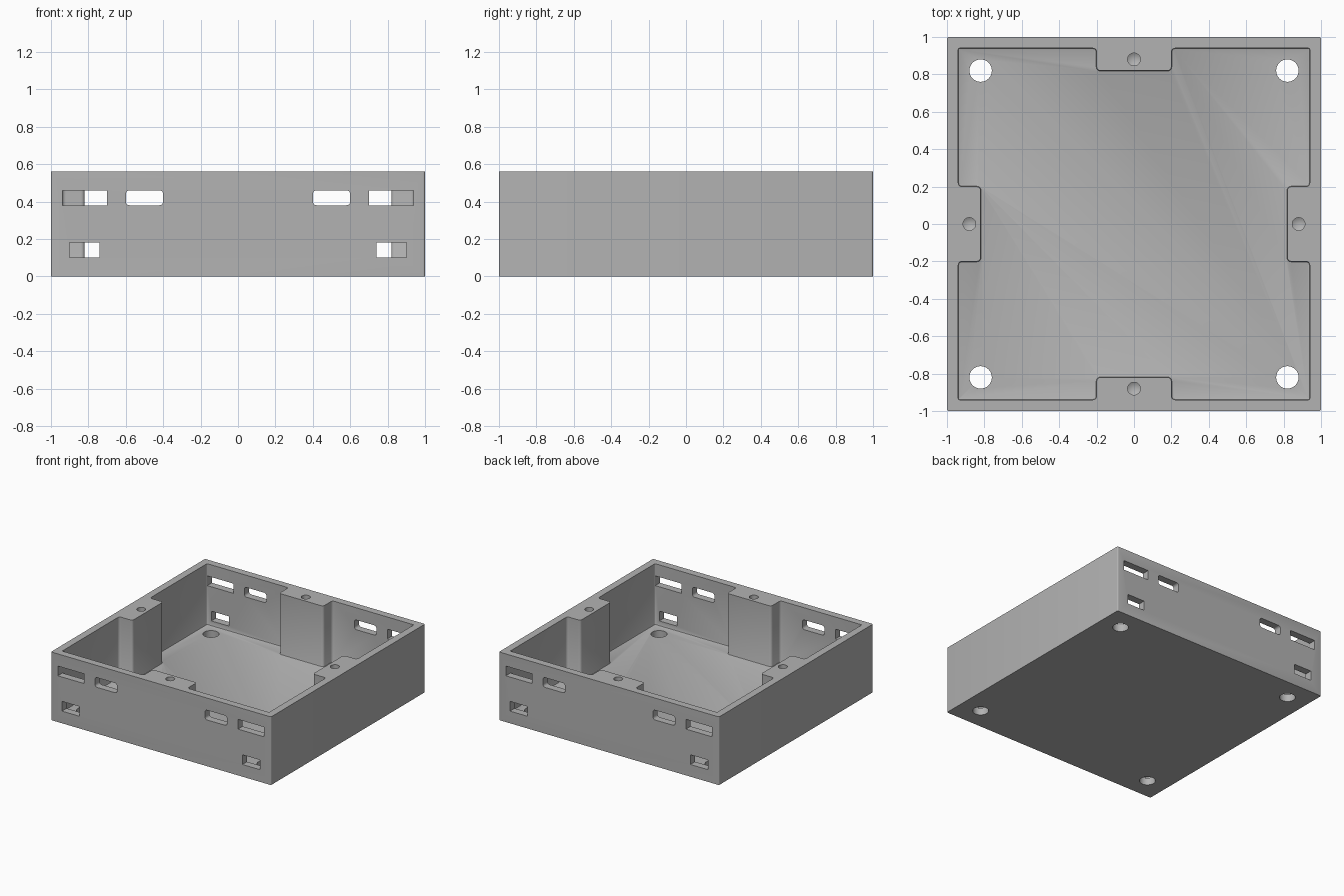
import bpy
import bmesh
from math import pi
from mathutils import Matrix, Vector

if "Cube" in bpy.data.objects:
    bpy.data.objects.remove(bpy.data.objects["Cube"])

HEIGHT = 0.56
FLOOR = 0.06
INNER = 0.94   # inner face of the walls
BOSS = 0.82    # inner face of the screw bosses
HALF = 0.2     # half width of a boss

grey = bpy.data.materials.new("plain grey")
grey.use_nodes = True
grey.diffuse_color = (0.45, 0.45, 0.45, 1)
grey.node_tree.nodes["Principled BSDF"].inputs["Base Color"].default_value = grey.diffuse_color


def make_object(name, bm):
    bmesh.ops.recalc_face_normals(bm, faces=bm.faces)
    mesh = bpy.data.meshes.new(name)
    bm.to_mesh(mesh)
    bm.free()
    mesh.materials.append(grey)
    obj = bpy.data.objects.new(name, mesh)
    bpy.context.collection.objects.link(obj)
    return obj


def add_box(bm, low, high, round_axis=None, radius=0.02):
    """Box between two corners; edges along round_axis can be rounded."""
    low, high = Vector(low), Vector(high)
    size = high - low
    matrix = Matrix.Translation((low + high) / 2) @ Matrix.Diagonal((*size, 1))
    verts = bmesh.ops.create_cube(bm, size=1, matrix=matrix)["verts"]
    if round_axis is not None:
        edges = {e for v in verts for e in v.link_edges
                 if abs((e.verts[0].co - e.verts[1].co)[round_axis]) > 0.01}
        bmesh.ops.bevel(bm, geom=list(edges), offset=radius, segments=4,
                        profile=0.5, affect='EDGES')


def add_cone(bm, x, y, low, high, r_low, r_high):
    bmesh.ops.create_cone(bm, cap_ends=True, segments=32, radius1=r_low, radius2=r_high,
                          depth=high - low,
                          matrix=Matrix.Translation((x, y, (low + high) / 2)))


def cut(target, cutter):
    cutter.hide_render = True
    mod = target.modifiers.new("cut", 'BOOLEAN')
    mod.operation = 'DIFFERENCE'
    mod.solver = 'EXACT'
    mod.object = cutter
    bpy.ops.object.select_all(action='DESELECT')
    bpy.context.view_layer.objects.active = target
    target.select_set(True)
    bpy.ops.object.modifier_apply(modifier=mod.name)
    bpy.data.objects.remove(cutter)


# Outer block with slightly eased upright edges
bm = bmesh.new()
add_box(bm, (-1, -1, 0), (1, 1, HEIGHT), round_axis=2, radius=0.01)
tray = make_object("enclosure_tray", bm)

# Cavity outline: one quarter turned four times, leaving a boss on each wall
bm = bmesh.new()
quarter = [(BOSS, -HALF), (BOSS, HALF), (INNER, HALF), (INNER, INNER), (INNER, INNER)]
quarter[4] = (HALF, INNER)
outline = []
for turn in range(4):
    spin = Matrix.Rotation(turn * pi / 2, 3, 'Z')
    outline += [bm.verts.new(spin @ Vector((x, y, FLOOR))) for x, y in quarter]
bm.faces.new(outline)
corners = [v for v in outline if abs(abs(v.co.x) - abs(v.co.y)) < 0.01]
others = [v for v in outline if v not in corners]
for group, radius in ((others, 0.02), (corners, 0.008)):
    bmesh.ops.bevel(bm, geom=group, offset=radius, segments=4, profile=0.5,
                    affect='VERTICES')
extruded = bmesh.ops.extrude_face_region(bm, geom=list(bm.faces), use_keep_orig=True)["geom"]
bmesh.ops.translate(bm, vec=(0, 0, HEIGHT),
                    verts=[g for g in extruded if isinstance(g, bmesh.types.BMVert)])
bmesh.ops.recalc_face_normals(bm, faces=bm.faces)
# Small fillet where the walls meet the floor
rim = [e for e in bm.edges if all(v.co.z < FLOOR + 0.001 for v in e.verts)]
bmesh.ops.bevel(bm, geom=rim, offset=0.007, segments=2, profile=0.5, affect='EDGES')
cut(tray, make_object("cavity_cutter", bm))

# Openings in the front and back walls, and holes through the floor
bm = bmesh.new()
slots = [(0.4, 0.6, 0.38, 0.46, 1),
         (0.7, 0.938, 0.38, 0.46, None),
         (0.74, 0.9, 0.1, 0.18, None)]
for side in (-1, 1):
    for end in (-1, 1):
        for x0, x1, z0, z1, rounding in slots:
            xs = sorted((side * x0, side * x1))
            ys = sorted((end * 0.91, end * 1.05))
            add_box(bm, (xs[0], ys[0], z0), (xs[1], ys[1], z1), rounding)
        add_cone(bm, side * BOSS, end * BOSS, -0.05, 0.085, 0.06, 0.06)
cut(tray, make_object("opening_cutter", bm))

# Blind screw holes with pointed bottoms in the four bosses
bm = bmesh.new()
tip, shoulder = 0.2, 0.22
for x, y in ((0.88, 0), (-0.88, 0), (0, 0.88), (0, -0.88)):
    add_cone(bm, x, y, shoulder, HEIGHT + 0.05, 0.034, 0.034)
    add_cone(bm, x, y, tip, shoulder, 0, 0.034)
bmesh.ops.remove_doubles(bm, verts=bm.verts, dist=0.0005)
# Drop the doubled discs between each shaft and its tip
discs = [f for f in bm.faces if len(f.verts) > 4
         and abs(f.calc_center_median().z - shoulder) < 0.001]
bmesh.ops.delete(bm, geom=discs, context='FACES_ONLY')
cut(tray, make_object("screw_hole_cutter", bm))

bpy.ops.object.shade_smooth_by_angle(angle=pi / 6)
